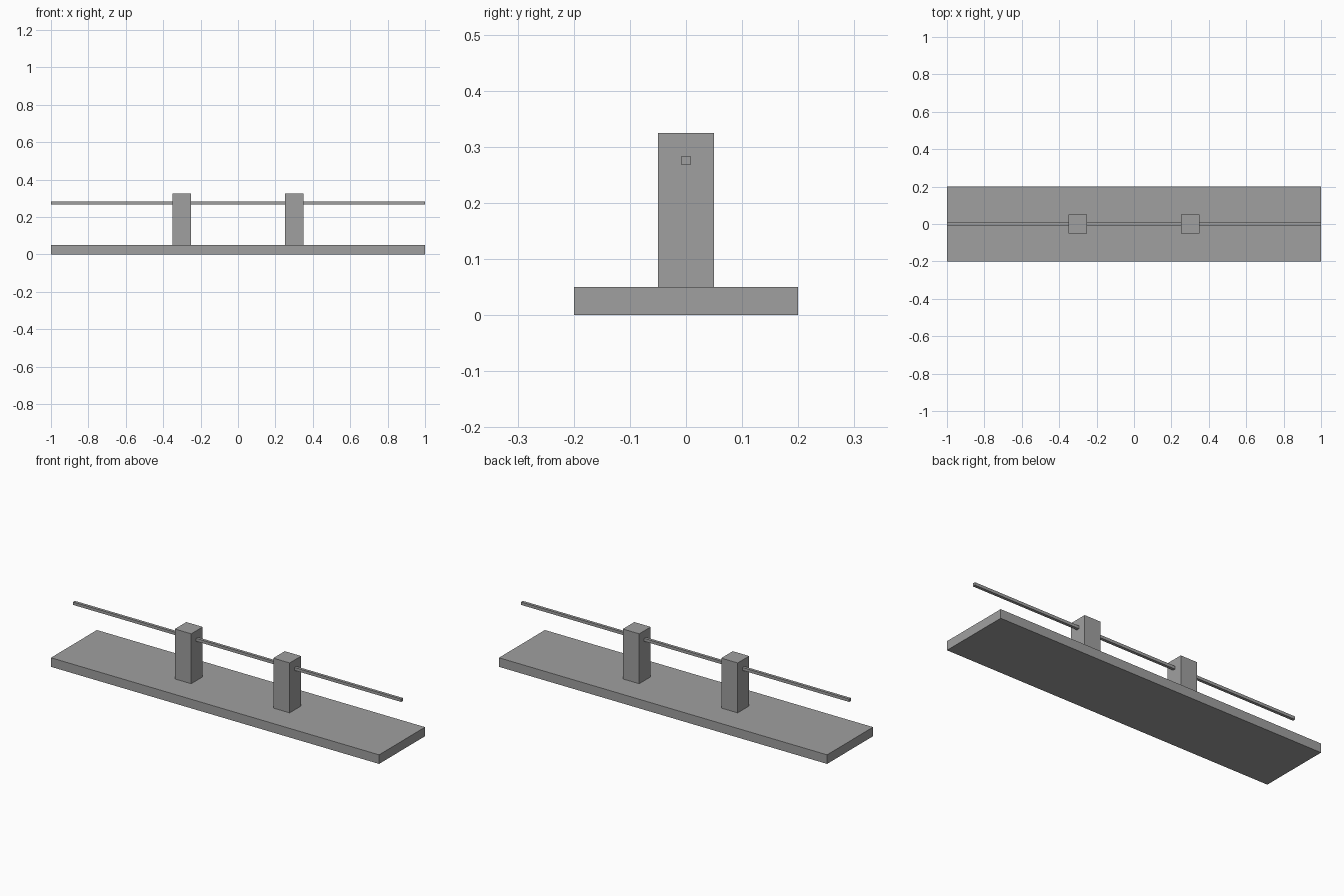
import bpy

if "Cube" in bpy.data.objects:
    bpy.data.objects.remove(bpy.data.objects["Cube"])

grey = bpy.data.materials.new("mid_grey")
grey.diffuse_color = (0.35, 0.35, 0.35, 1)
grey.use_nodes = True
grey.node_tree.nodes["Principled BSDF"].inputs["Base Color"].default_value = grey.diffuse_color


def box(name, center, size):
    """Flat-faced block with the given centre and full dimensions."""
    bpy.ops.mesh.primitive_cube_add(size=1, location=center)
    ob = bpy.context.object
    ob.name = name
    ob.scale = size
    bpy.ops.object.transform_apply(location=False, rotation=False, scale=True)
    ob.data.materials.append(grey)
    return ob


# Base slab
box("base", (0, 0, 0.025), (2, 0.4, 0.05))

# Two upright posts standing on the slab
for side, x in (("left", -0.3), ("right", 0.3)):
    box(side + "_post", (x, 0, 0.1875), (0.1, 0.1, 0.275))

# Thin square rod running through both posts
box("rod", (0, 0, 0.276), (2, 0.016, 0.016))
